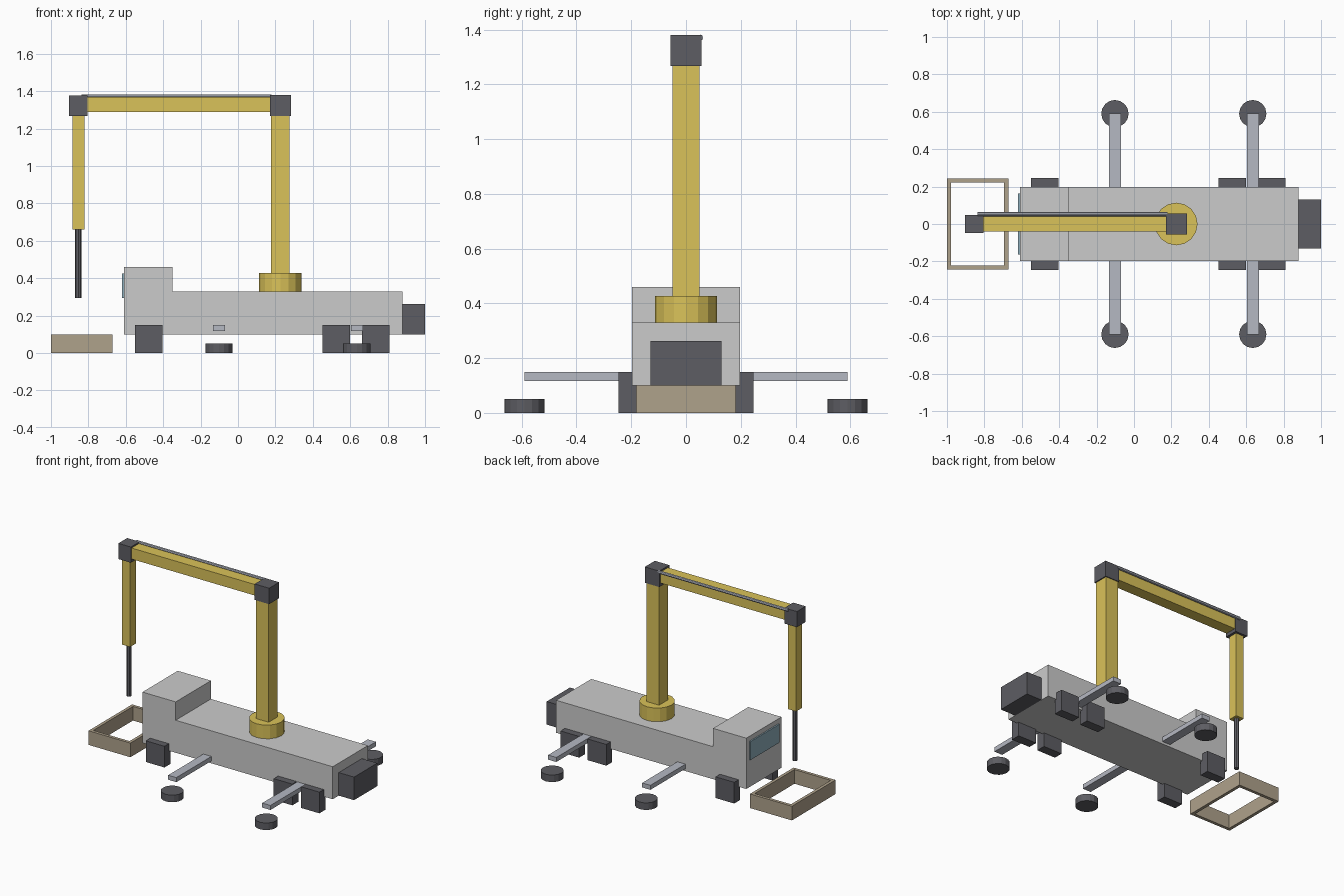
import bpy, bmesh, math
from mathutils import Matrix, Vector

if "Cube" in bpy.data.objects:
    bpy.data.objects.remove(bpy.data.objects["Cube"])


def material(name, rgb):
    m = bpy.data.materials.new(name)
    m.diffuse_color = (*rgb, 1)
    m.use_nodes = True
    m.node_tree.nodes["Principled BSDF"].inputs["Base Color"].default_value = m.diffuse_color
    return m


YELLOW = material("yellow", (0.70, 0.54, 0.10))
DARK = material("dark", (0.11, 0.11, 0.125))
STEEL = material("steel", (0.46, 0.48, 0.54))
GLASS = material("glass", (0.27, 0.42, 0.50))
TAN = material("tan", (0.43, 0.36, 0.26))


def finish(name, bm, mat):
    bmesh.ops.recalc_face_normals(bm, faces=bm.faces)
    me = bpy.data.meshes.new(name)
    bm.to_mesh(me)
    bm.free()
    if mat:
        me.materials.append(mat)
    ob = bpy.data.objects.new(name, me)
    bpy.context.collection.objects.link(ob)
    return ob


def box(name, x, y, z, mat=None):
    lo, hi = Vector((x[0], y[0], z[0])), Vector((x[1], y[1], z[1]))
    bm = bmesh.new()
    bmesh.ops.create_cube(bm, size=1, matrix=Matrix.Translation((lo + hi) / 2)
                          @ Matrix.Diagonal((*(hi - lo), 1)))
    return finish(name, bm, mat)


def cylinder(name, centre, radius, length, mat, sides=16, along_x=False):
    rot = Matrix.Rotation(math.pi / 2, 4, 'Y') if along_x else Matrix()
    bm = bmesh.new()
    bmesh.ops.create_cone(bm, cap_ends=True, segments=sides, radius1=radius,
                          radius2=radius, depth=length,
                          matrix=Matrix.Translation(centre) @ rot)
    return finish(name, bm, mat)


def extrude(name, points, direction, mat=None):
    bm = bmesh.new()
    face = bm.faces.new([bm.verts.new(p) for p in points])
    new = bmesh.ops.extrude_face_region(bm, geom=[face])["geom"]
    bmesh.ops.translate(bm, vec=direction,
                        verts=[v for v in new if isinstance(v, bmesh.types.BMVert)])
    return finish(name, bm, mat)


# truck body with raised cab, extruded from its side profile
profile = [(-0.61, 0.10), (0.88, 0.10), (0.88, 0.33),
           (-0.35, 0.33), (-0.35, 0.46), (-0.61, 0.46)]
extrude("truck_body", [(x, -0.197, z) for x, z in profile], (0, 0.394, 0))
box("windscreen", (-0.62, -0.605), (-0.163, 0.163), (0.295, 0.425), GLASS)
box("rear_hopper", (0.88, 1.0), (-0.13, 0.13), (0.10, 0.263), DARK)

# block wheels and outriggers on both sides
for side, s in (("right", -1), ("left", 1)):
    for i, x in enumerate((-0.477, 0.525, 0.737)):
        box(f"wheel_{side}_{i + 1}", (x - 0.073, x + 0.073),
            sorted((s * 0.18, s * 0.246)), (0, 0.15), DARK)
    for end, x in (("front", -0.102), ("rear", 0.635)):
        box(f"outrigger_beam_{side}_{end}", (x - 0.032, x + 0.032),
            sorted((s * 0.19, s * 0.59)), (0.117, 0.149), STEEL)
        cylinder(f"outrigger_foot_{side}_{end}", (x, s * 0.59, 0.025),
                 0.073, 0.05, DARK)

# turret, mast and boom
cylinder("turret", (0.226, 0, 0.377), 0.114, 0.10, YELLOW)
box("mast", (0.176, 0.275), (-0.05, 0.05), (0.42, 1.28), YELLOW)
box("mast_joint", (0.17, 0.283), (-0.056, 0.056), (1.267, 1.38), DARK)
box("boom", (-0.81, 0.18), (-0.041, 0.041), (1.29, 1.368), YELLOW)
box("boom_tip_joint", (-0.903, -0.805), (-0.049, 0.049), (1.267, 1.378), DARK)
cylinder("boom_pipe", (-0.328, 0.052, 1.371), 0.011, 1.015, STEEL, 8, True)

# hanging arm with hose
box("drop_arm", (-0.886, -0.822), (-0.033, 0.033), (0.66, 1.28), YELLOW)
cylinder("hose", (-0.854, 0, 0.48), 0.017, 0.37, DARK, 8)

# open formwork frame on the ground
for s, n in ((-1, "front"), (1, "back")):
    box(f"form_wall_{n}", (-1.0, -0.672), sorted((s * 0.222, s * 0.244)), (0, 0.10), TAN)
box("form_wall_left", (-1.0, -0.978), (-0.222, 0.222), (0, 0.10), TAN)
box("form_wall_right", (-0.694, -0.672), (-0.222, 0.222), (0, 0.10), TAN)
